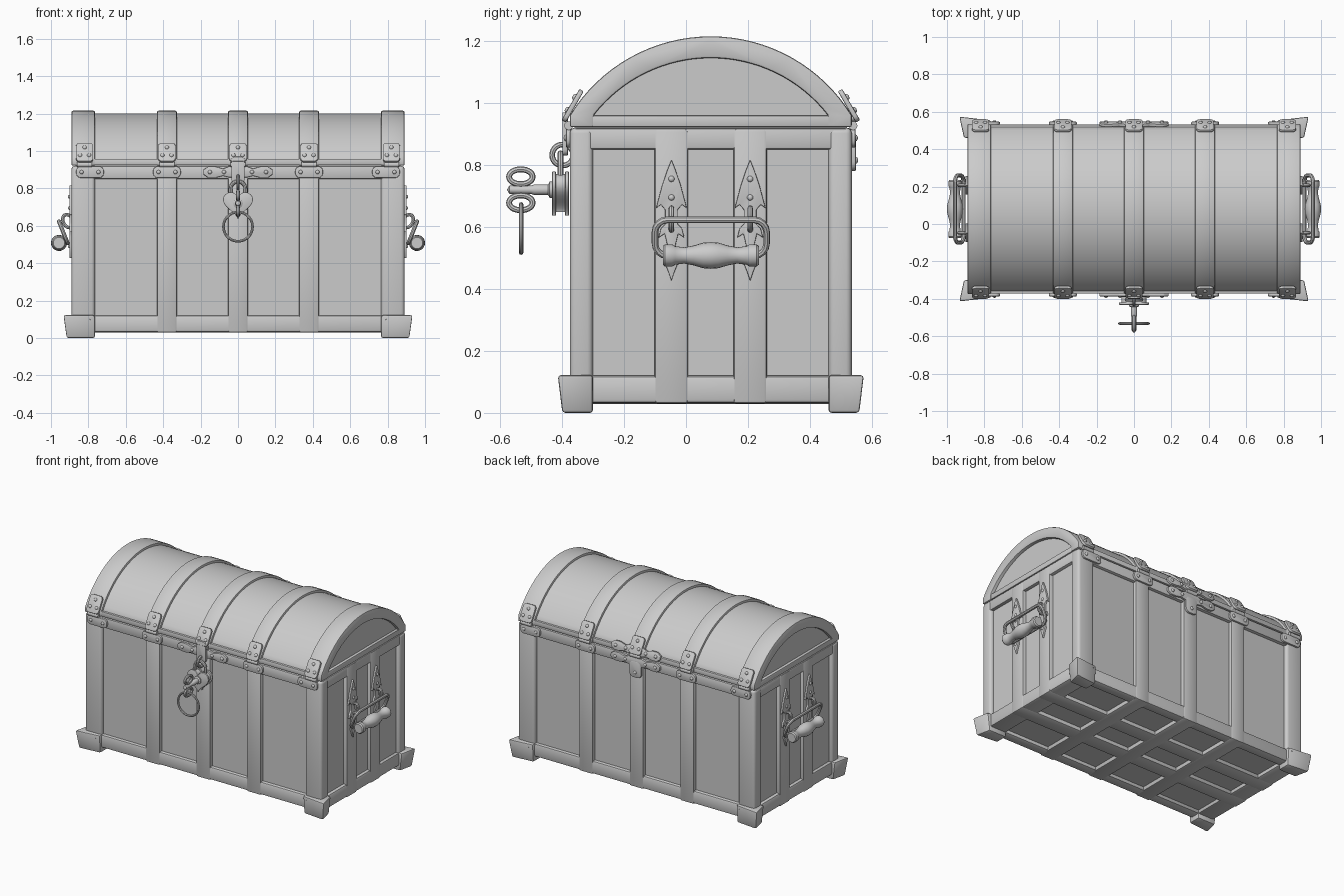
import bpy, bmesh
from math import pi, sin, cos, asin, sqrt, radians
from mathutils import Matrix, Vector

if "Cube" in bpy.data.objects:
    bpy.data.objects.remove(bpy.data.objects["Cube"])

T = Matrix.Translation
R = lambda a, ax: Matrix.Rotation(radians(a), 4, ax)
YC = 0.08                                  # depth centre of the chest


def frame(a):                              # wall frame: x along wall, -y outward
    return T((0, YC, 0)) @ R(a, 'Z')


def finish(bm, name, M=Matrix(), bevel=0, seg=2, rivets=()):
    bmesh.ops.recalc_face_normals(bm, faces=bm.faces)
    if bevel:
        sharp = [e for e in bm.edges if e.calc_face_angle(0) > 0.6]
        bmesh.ops.bevel(bm, geom=sharp, offset=bevel, segments=seg, profile=0.5, affect='EDGES')
    for x, y, z, r in rivets:
        bmesh.ops.create_uvsphere(bm, u_segments=10, v_segments=6, radius=r,
                                  matrix=T((x, y, z)) @ Matrix.Diagonal((1, 1, .7, 1)))
    bm.transform(M)
    me = bpy.data.meshes.new(name)
    bm.to_mesh(me)
    bm.free()
    ob = bpy.data.objects.new(name, me)
    bpy.context.collection.objects.link(ob)
    return ob


def loft(name, lo, hi, M=Matrix(), bevel=0, seg=2, rivets=()):
    bm = bmesh.new()
    a, b = [[bm.verts.new(p) for p in ring] for ring in (lo, hi)]
    n = len(a)
    bm.faces.new(a)
    bm.faces.new(b)
    for i in range(n):
        bm.faces.new((a[i], a[(i + 1) % n], b[(i + 1) % n], b[i]))
    return finish(bm, name, M, bevel, seg, rivets)


def prism(name, pts, z0, z1, M=Matrix(), bevel=0, rivets=()):
    return loft(name, [(x, y, z0) for x, y in pts], [(x, y, z1) for x, y in pts], M, bevel, 2, rivets)


def box(name, x, y, z, bevel=0, seg=2):
    q = [(x[0], y[0]), (x[1], y[0]), (x[1], y[1]), (x[0], y[1])]
    return loft(name, [(*p, z[0]) for p in q], [(*p, z[1]) for p in q], T((0, YC, 0)), bevel, seg)


def tube(name, pts, r, M=Matrix(), closed=False):
    cu = bpy.data.curves.new(name, 'CURVE')
    cu.dimensions, cu.bevel_depth, cu.bevel_resolution, cu.use_fill_caps = '3D', r, 2, True
    sp = cu.splines.new('POLY')
    sp.points.add(len(pts) - 1)
    for p, co in zip(sp.points, pts):
        p.co = (*co, 1)
    sp.use_cyclic_u = closed
    tmp = bpy.data.objects.new(name + "_path", cu)
    bpy.context.collection.objects.link(tmp)
    bpy.context.view_layer.update()
    bm = bmesh.new()
    me = bpy.data.meshes.new_from_object(tmp.evaluated_get(bpy.context.evaluated_depsgraph_get()))
    bm.from_mesh(me)
    bpy.data.objects.remove(tmp)
    return finish(bm, name, M)


def ring(name, c, u, v, r, M=Matrix()):    # torus from two radius vectors
    pts = [Vector(c) + Vector(u) * cos(i * pi / 14) + Vector(v) * sin(i * pi / 14) for i in range(28)]
    return tube(name, pts, r, M, True)


def lathe(name, prof, M):                  # profile (x, radius) spun about x
    bm = bmesh.new()
    vs = [bm.verts.new((x, 0, r)) for x, r in prof]
    es = [bm.edges.new(p) for p in zip(vs, vs[1:])]
    bmesh.ops.spin(bm, geom=vs + es, cent=(0, 0, 0), axis=(1, 0, 0), angle=2 * pi, steps=20)
    bmesh.ops.remove_doubles(bm, verts=bm.verts, dist=1e-5)
    return finish(bm, name, M)


def rounded(w, h, r):                      # rounded rectangle outline
    return [(sx * (w - r) + r * cos(a + k * pi / 8), sy * (h - r) + r * sin(a + k * pi / 8))
            for sx, sy, a in ((1, 1, 0), (-1, 1, pi / 2), (-1, -1, pi), (1, -1, 1.5 * pi)) for k in range(5)]


def arc(hw, z0, top, n=32):
    s = top - z0
    rad = (hw * hw + s * s) / (2 * s)
    a = asin(hw / rad)
    return [(rad * sin(t), top - rad + rad * cos(t)) for t in (-a + 2 * a * i / n for i in range(n + 1))]


# body: recessed core, posts, rails, wrap-around straps
HX, HY = 0.89, 0.455
box("body_core", (-.865, .865), (-.43, .43), (.055, .915))
for sx in (-1, 1):
    X = sorted((sx * .765, sx * HX))
    for sy in (-1, 1):
        Y = sorted((sy * .38, sy * HY))
        box("corner_post", X, Y, (.03, .92), .018, 3)
    Xr = sorted((sx * .765, sx * (HX - .003)))
    box("side_bottom_rail", Xr, (-.44, .44), (.032, .12), .012)
    box("side_top_rail", Xr, (-.44, .44), (.85, .919), .008)
    box("lid_end_rail", Xr, (-.44, .44), (.922, .96), .005)
for sy in (-1, 1):
    Y = sorted((sy * .38, sy * (HY - .003)))
    box("long_bottom_rail", (-.87, .87), Y, (.032, .12), .012)
    box("long_top_rail", (-.87, .87), Y, (.85, .919), .008)
    box("lid_long_rail", (-.885, .885), Y, (.924, .958), .005)
for x in (-.38, 0, .38):
    box("body_strap", (x - .053, x + .053), (-HY, HY), (.029, .918), .01)
for y in (-.127, .127):
    box("side_strap", (-HX, HX), (y - .054, y + .054), (.03, .917), .01)

# arched lid and its bands
ALONG = frame(90) @ R(90, 'X')
prism("lid_boards", [(-.44, .92)] + arc(.44, .955, 1.2) + [(.44, .92)], -.868, .868, ALONG)
hoop = ([(-HY, .922)] + arc(HY, .96, 1.215) + [(HY, .922)] +
        [(.378, .922)] + arc(.378, .96, 1.145)[::-1] + [(-.378, .922)])
for x0, x1 in ((-.89, -.765), (-.433, -.327), (-.053, .053), (.327, .433), (.765, .89)):
    prism("lid_band", hoop, x0, x1, ALONG, .007)

# flared corner feet
for sx in (-1, 1):
    for sy in (-1, 1):
        lo = [(.765, .38), (.765, .465), (.918, .48), (.895, .38)]
        hi = [(.765, .38), (.765, .475), (.935, .495), (.91, .38)]
        loft("foot", [(sx * x, sy * y, 0) for x, y in lo], [(sx * x, sy * y, .122) for x, y in hi],
             T((0, YC, 0)), .01, 2, [(sx * x, sy * (.41 + .08 * x), .1, .005) for x in (.79, .9)])

# lid brackets front and back
for a in (0, 180):
    F = frame(a)
    for x in (-.82, -.38, 0, .38, .82):
        up = F @ T((x, -.439, .987)) @ R(60, 'X')
        prism("upper_bracket", rounded(.046, .058, .02), 0, .016, up, .004,
              [(-.024, -.02, .016, .011), (.024, -.02, .016, .011), (0, .028, .016, .011)])
        if x:
            low = F @ T((x * .965 if abs(x) > .5 else x, -HY, .887)) @ R(90, 'X')
            prism("lower_bracket", rounded(.074, .031, .025), -.004, .012, low, .004,
                  [(-.045, 0, .012, .011), (.045, 0, .012, .011)])
        lathe("hinge_barrel", [(-.04, 0), (-.04, .014), (.04, .014), (.04, 0)], F @ T((x, -.459, .927)))
    half = [(.05, .03), (.08, .018), (.12, .03), (.16, .03), (.185, .012),
            (.185, -.012), (.16, -.03), (.12, -.03), (.08, -.02), (.05, -.028)]
    wide = half + [(-x, y) for x, y in half[::-1]]
    studs = [(x, 0, .012, .011) for x in (-.15, -.075, .075, .15)]
    prism("center_plate", wide, -.004, .012, F @ T((0, -HY, .887)) @ R(90, 'X'), .004, studs)
    if a:
        prism("back_hinge_upper", wide, -.004, .012, F @ T((0, -HY + .005, .957)) @ R(75, 'X'), .004, studs)
        prism("back_hinge_tail", rounded(.045, .055, .03), -.004, .013, F @ T((0, -HY, .835)) @ R(90, 'X'),
              .004, [(0, -.02, .013, .011)])
    else:
        prism("hasp", rounded(.036, .07, .02), 0, .018, F @ T((0, -HY - .006, .90)) @ R(90, 'X'), .004)

# padlock hanging from a staple
ring("staple", (0, -.398, .832), (0, .034, 0), (0, 0, .034), .009)
shackle = [(-.04, -.405, .74)] + [(-.04 * cos(i * pi / 12), -.405, .797 + .04 * sin(i * pi / 12))
                                  for i in range(13)] + [(.04, -.405, .74)]
tube("shackle", shackle, .01)
heart = []
for i in range(40):
    t = i * pi / 20
    heart.append((.08 * sin(t) ** 3, .005 * (13 * cos(t) - 5 * cos(2 * t) - 2 * cos(3 * t) - cos(4 * t))))
LOCK = T((0, 0, .72)) @ R(90, 'X')
prism("lock_back", heart, .378, .39, LOCK, .003)
prism("lock_body", [(x * .85, y * .85) for x, y in heart], .385, .425, LOCK)
prism("lock_face", heart, .42, .432, LOCK, .003)

# key with two-loop bow and a ring
KEY = T((0, 0, .72)) @ R(-90, 'Z')
lathe("key_shaft", [(.425, 0), (.425, .026), (.44, .026), (.445, .017), (.49, .017), (.5, .013),
                    (.57, .013), (.578, 0)], KEY)
for s in (-1, 1):
    ring("key_bow", (0, -.533, .72 + s * .042), (0, .038, 0), (0, 0, .024), .0095)
ring("key_ring", (0, -.532, .595), (.078, 0, 0), (0, 0, .078), .007)

# side handles on spear-shaped plates
spear = [(.013, .785), (.03, .735), (.05, .66), (.034, .672), (.02, .655), (.02, .61), (.034, .595),
         (.042, .565), (.022, .578), (.013, .54), (.024, .49), (.01, .455)]
spear = [(0, .817)] + spear + [(0, .425)] + [(-x, z) for x, z in spear[::-1]]
for a in (90, -90):
    F = frame(a)
    for u in (-.127, .127):
        prism("handle_plate", spear, -.004, .012, F @ T((u, -HX, 0)) @ R(90, 'X'), .003,
              [(0, z, .012, .01) for z in (.755, .695, .49)])
        ring("handle_staple", (u, -.908, .625), (0, .028, 0), (0, -.008, .035), .009, F)
    bail = [(x, -.934 - .4 * y, .565 + y) for x, y in rounded(.18, .058, .04)]
    tube("handle_bail", bail, .011, F, True)
    grip = [(-.155, 0), (-.155, .03), (-.148, .036), (-.125, .036), (-.115, .03), (-.085, .026),
            (-.055, .032), (-.025, .041), (0, .043)]
    lathe("handle_grip", grip + [(-x, r) for x, r in grip[-2::-1]], F @ T((0, -.957, .508)))

# smooth shading with crisp edges
bpy.ops.object.select_all(action='SELECT')
bpy.context.view_layer.objects.active = bpy.context.selected_objects[0]
bpy.ops.object.shade_smooth_by_angle(angle=radians(35))
